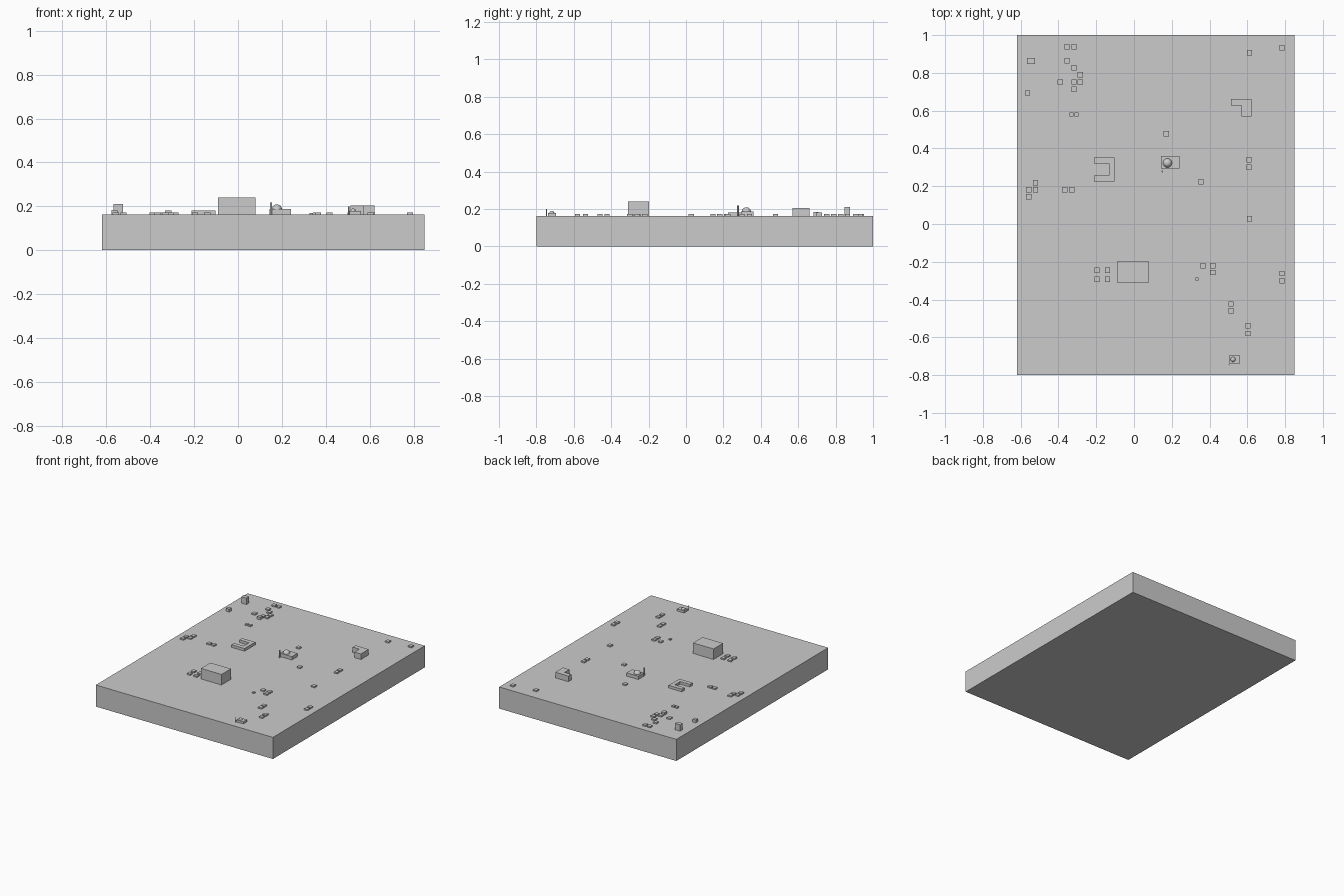
import bpy, bmesh

if "Cube" in bpy.data.objects:
    bpy.data.objects.remove(bpy.data.objects["Cube"])

GROUND = 0.162


def prism(name, outline, z0, z1):
    """Extrude a flat outline from z0 to z1."""
    bm = bmesh.new()
    face = bm.faces.new([bm.verts.new((x, y, z0)) for x, y in outline])
    ext = bmesh.ops.extrude_face_region(bm, geom=[face], use_keep_orig=True)
    top = [v for v in ext["geom"] if isinstance(v, bmesh.types.BMVert)]
    bmesh.ops.translate(bm, vec=(0, 0, z1 - z0), verts=top)
    bmesh.ops.recalc_face_normals(bm, faces=bm.faces)
    mesh = bpy.data.meshes.new(name)
    bm.to_mesh(mesh)
    bm.free()
    obj = bpy.data.objects.new(name, mesh)
    bpy.context.collection.objects.link(obj)
    return obj


def block(name, x0, x1, y0, y1, z1, z0=GROUND):
    return prism(name, [(x0, y0), (x1, y0), (x1, y1), (x0, y1)], z0, z1)


def house(name, x, y, size=0.028, top=0.172):
    h = size / 2
    return block(name, x - h, x + h, y - h, y + h, top)


def domed_hall(name, x0, x1, y0, y1, top, dome, r, tower, tower_r, tower_top):
    """Low hall with a round dome and a slender corner tower."""
    block(name + "_hall", x0, x1, y0, y1, top)
    bpy.ops.mesh.primitive_uv_sphere_add(segments=24, ring_count=12, radius=r,
                                         location=(*dome, top - 0.002))
    bpy.context.object.name = name + "_dome"
    bpy.ops.object.shade_smooth()
    depth = tower_top - GROUND
    bpy.ops.mesh.primitive_cylinder_add(vertices=16, radius=tower_r, depth=depth,
                                        location=(*tower, GROUND + depth / 2))
    bpy.context.object.name = name + "_tower"
    bpy.ops.object.shade_smooth_by_angle()


# Terrain slab
block("terrain_slab", -0.62, 0.85, -0.80, 1.0, GROUND, 0)

# Large buildings
block("main_block", -0.09, 0.08, -0.31, -0.198, 0.241)
block("watch_tower", -0.566, -0.523, 0.847, 0.878, 0.21)
prism("courtyard_building", [(-0.212, 0.225), (-0.103, 0.225), (-0.103, 0.352),
                             (-0.212, 0.352), (-0.212, 0.32), (-0.132, 0.32),
                             (-0.132, 0.257), (-0.212, 0.257)], GROUND, 0.182)
prism("corner_building", [(0.569, 0.569), (0.622, 0.569), (0.622, 0.661),
                          (0.513, 0.661), (0.513, 0.627), (0.569, 0.627)], GROUND, 0.204)

# Domed halls
domed_hall("large_domed", 0.143, 0.241, 0.294, 0.36, 0.187,
           (0.177, 0.323), 0.024, (0.15, 0.278), 0.005, 0.218)
domed_hall("small_domed", 0.503, 0.561, -0.738, -0.696, 0.178,
           (0.524, -0.717), 0.0135, (0.504, -0.746), 0.003, 0.2)

# Small houses
houses = [
    (-0.355, 0.938), (-0.318, 0.938), (-0.355, 0.864), (-0.318, 0.827), (-0.284, 0.79),
    (-0.39, 0.752), (-0.318, 0.752), (-0.284, 0.752), (-0.318, 0.713), (0.17, 0.478),
    (-0.522, 0.218), (-0.557, 0.181), (-0.522, 0.181), (-0.557, 0.144),
    (-0.366, 0.181), (-0.329, 0.181), (0.355, 0.224), (0.609, 0.34), (0.609, 0.3),
    (0.611, 0.028), (0.611, 0.906), (0.783, 0.933),
    (-0.196, -0.245), (-0.14, -0.245), (-0.196, -0.293), (-0.14, -0.293),
    (0.365, -0.221), (0.417, -0.221), (0.417, -0.257), (0.783, -0.262), (0.783, -0.301),
    (0.513, -0.423), (0.513, -0.46), (0.604, -0.538), (0.604, -0.58)]
for i, (x, y) in enumerate(houses):
    house(f"house_{i + 1}", x, y)
house("tall_house", -0.563, 0.694, 0.027, 0.184)
house("narrow_house_1", -0.331, 0.58, 0.021, 0.172)
house("narrow_house_2", -0.304, 0.58, 0.021, 0.172)
house("tall_cluster_house", -0.318, 0.713, 0.028, 0.182).name = "cluster_house"
house("shed", 0.333, -0.29, 0.016, 0.17)
